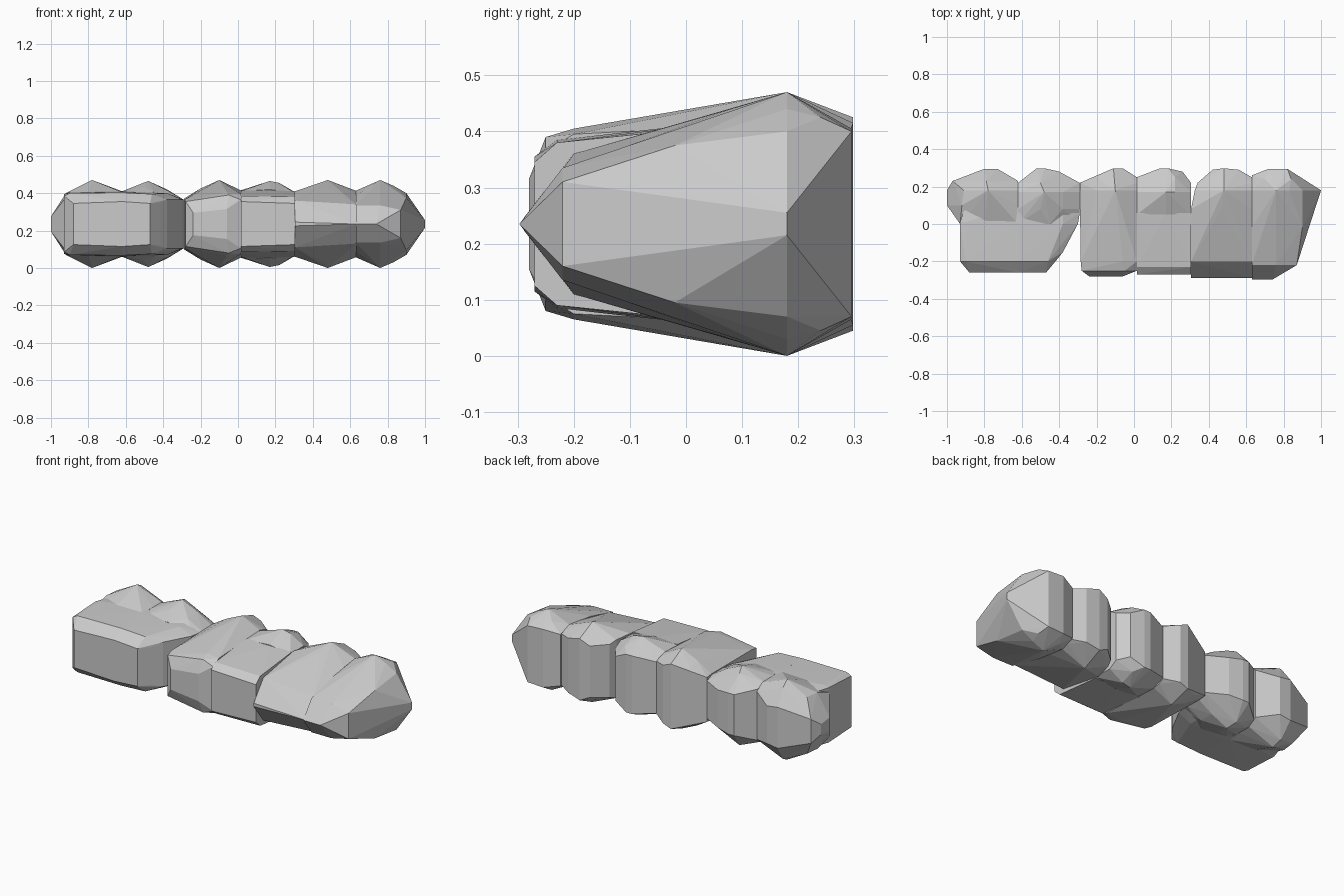
import bpy, bmesh

MID = 0.235  # height of the mirror plane between top and bottom


def faceted_block(name, sections):
    """Convex faceted solid, mirrored top to bottom.
    Section: (y, (x, half height), (x, half height), ...)"""
    bm = bmesh.new()
    for y, *points in sections:
        for x, h in points:
            bm.verts.new((x, y, MID + h))
            if h > 0:
                bm.verts.new((x, y, MID - h))
    result = bmesh.ops.convex_hull(bm, input=bm.verts)
    inner = {e for e in result["geom_interior"] + result["geom_unused"]
             if isinstance(e, bmesh.types.BMVert)}
    bmesh.ops.delete(bm, geom=list(inner), context='VERTS')
    bmesh.ops.recalc_face_normals(bm, faces=bm.faces)
    mesh = bpy.data.meshes.new(name)
    bm.to_mesh(mesh)
    bm.free()
    obj = bpy.data.objects.new(name, mesh)
    bpy.context.collection.objects.link(obj)
    return obj


# Left pair: two front blocks with rounded lobes behind
faceted_block("left_front_block", [
    (-0.26, (-0.88, 0.11), (-0.62, 0.12)),
    (-0.20, (-0.93, 0.15), (-0.90, 0.165), (-0.62, 0.168)),
    (0.01, (-0.93, 0.16), (-0.90, 0.17), (-0.62, 0.175)),
    (0.10, (-0.90, 0.16), (-0.62, 0.175)),
])
faceted_block("left_outer_lobe", [
    (0.00, (-0.93, 0.13), (-0.80, 0.165), (-0.62, 0.17)),
    (0.10, (-1.00, 0.04), (-0.92, 0.165), (-0.79, 0.20), (-0.62, 0.175)),
    (0.18, (-1.00, 0.03), (-0.91, 0.165), (-0.78, 0.235), (-0.62, 0.175)),
    (0.23, (-0.97, 0.07), (-0.79, 0.21), (-0.62, 0.14)),
    (0.295, (-0.80, 0.12), (-0.73, 0.11)),
])
faceted_block("left_inner_block", [
    (-0.26, (-0.62, 0.12), (-0.47, 0.11)),
    (-0.20, (-0.62, 0.168), (-0.46, 0.16), (-0.42, 0.11)),
    (-0.15, (-0.38, 0.13)),
    (0.00, (-0.62, 0.175), (-0.38, 0.165), (-0.30, 0.13)),
    (0.06, (-0.62, 0.175), (-0.38, 0.165), (-0.29, 0.13)),
])
faceted_block("left_inner_lobe", [
    (0.00, (-0.62, 0.16), (-0.45, 0.17), (-0.30, 0.11)),
    (0.08, (-0.62, 0.175), (-0.50, 0.20), (-0.38, 0.18), (-0.29, 0.13)),
    (0.17, (-0.62, 0.175), (-0.48, 0.23), (-0.38, 0.185), (-0.29, 0.13)),
    (0.22, (-0.62, 0.15), (-0.50, 0.21), (-0.29, 0.11)),
    (0.298, (-0.52, 0.12), (-0.48, 0.12)),
    (0.28, (-0.40, 0.11)),
])

# Middle pair
faceted_block("middle_left_block", [
    (-0.28, (-0.24, 0.06), (-0.06, 0.08)),
    (-0.25, (-0.28, 0.12), (-0.05, 0.155), (0.015, 0.13)),
    (-0.20, (-0.285, 0.13), (-0.06, 0.17), (0.015, 0.16)),
    (0.18, (-0.29, 0.135), (-0.20, 0.19), (-0.10, 0.235), (0.015, 0.18)),
    (0.22, (-0.29, 0.13), (0.015, 0.17)),
    (0.25, (-0.20, 0.17), (0.015, 0.155)),
    (0.298, (-0.11, 0.19), (-0.06, 0.17)),
])
faceted_block("middle_right_block", [
    (-0.27, (0.015, 0.12), (0.305, 0.11)),
    (-0.23, (0.015, 0.15), (0.305, 0.145)),
    (0.06, (0.015, 0.18), (0.17, 0.182), (0.305, 0.175)),
])
faceted_block("middle_right_lobe", [
    (0.05, (0.015, 0.175), (0.17, 0.185), (0.305, 0.165)),
    (0.17, (0.015, 0.18), (0.17, 0.23), (0.22, 0.22), (0.305, 0.17)),
    (0.22, (0.305, 0.14)),
    (0.25, (0.015, 0.15), (0.22, 0.19)),
    (0.298, (0.14, 0.17), (0.18, 0.17)),
    (0.28, (0.26, 0.13)),
])

# Right pair, with a horizontal ridge along the front
faceted_block("right_inner_block", [
    (-0.29, (0.305, 0.01), (0.63, 0.0)),
    (-0.20, (0.305, 0.125), (0.63, 0.105)),
    (0.08, (0.305, 0.175), (0.47, 0.205), (0.63, 0.165)),
    (0.18, (0.325, 0.17), (0.48, 0.235), (0.63, 0.178)),
    (0.22, (0.34, 0.155), (0.63, 0.165)),
    (0.29, (0.42, 0.15), (0.56, 0.16)),
    (0.298, (0.48, 0.18)),
    (0.25, (0.63, 0.15)),
])
faceted_block("right_outer_block", [
    (-0.297, (0.63, 0.0), (0.74, 0.0)),
    (-0.22, (0.63, 0.10), (0.76, 0.10), (0.87, 0.075)),
    (-0.02, (0.63, 0.15), (0.90, 0.14)),
    (0.18, (0.63, 0.178), (0.76, 0.235), (0.83, 0.205),
     (0.90, 0.165), (1.0, 0.02)),
    (0.24, (0.70, 0.20), (0.84, 0.19)),
    (0.26, (0.63, 0.15)),
    (0.295, (0.72, 0.17), (0.82, 0.165)),
])
